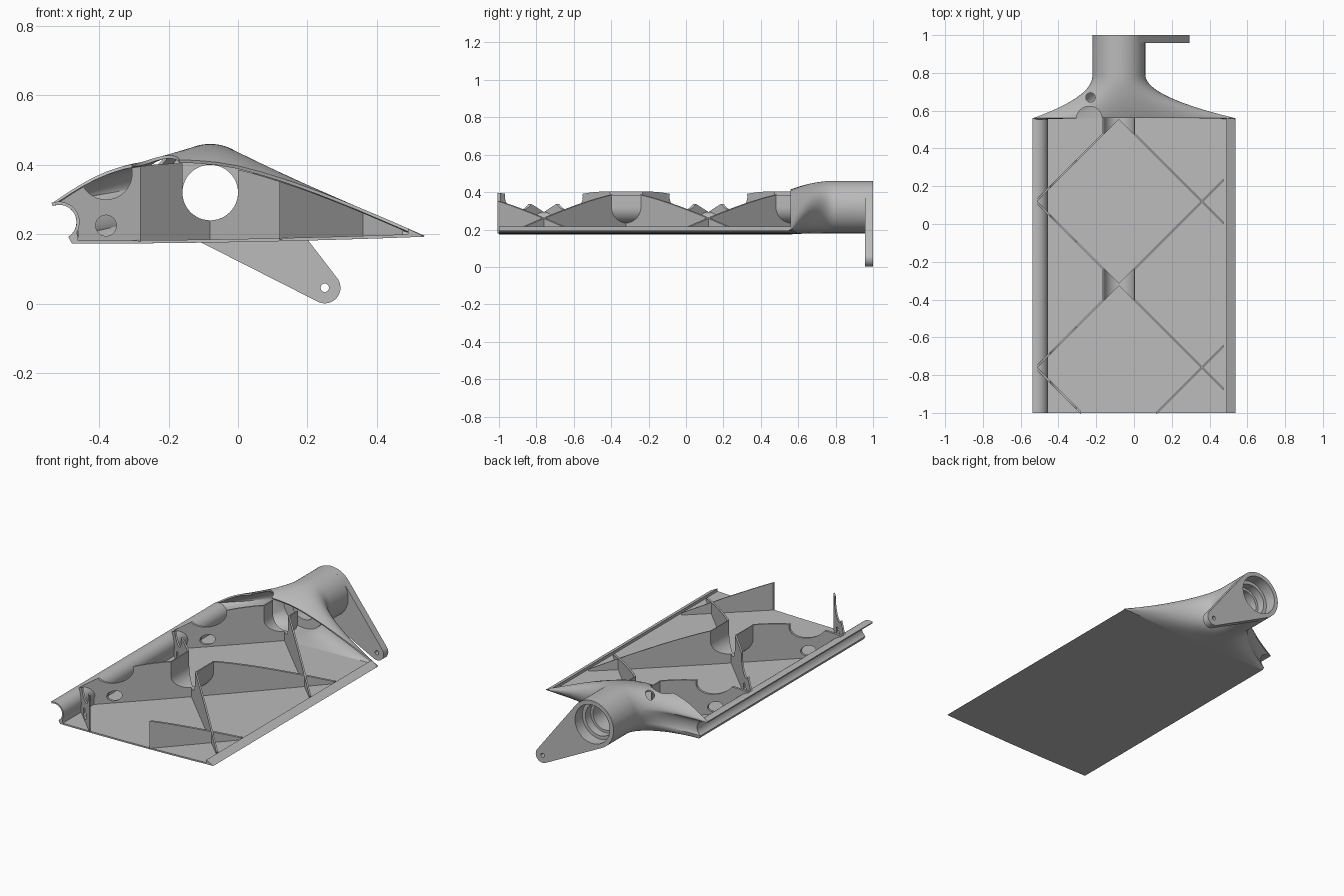
import bpy, bmesh, math

if "Cube" in bpy.data.objects:
    bpy.data.objects.remove(bpy.data.objects["Cube"], do_unlink=True)

grey = bpy.data.materials.new("plain_grey")
grey.use_nodes = True
COLOUR = (0.5, 0.5, 0.5, 1)
grey.diffuse_color = COLOUR
grey.node_tree.nodes["Principled BSDF"].inputs["Base Color"].default_value = COLOUR

FRONT, JOINT, BACK = -1.0, 0.56, 1.0      # stations along y
AX, AZ, TUBE_R, BORE_R = -0.08, 0.32, 0.14, 0.08   # spar axis and radii
SLOT_X, SLOT_Z, SLOT_R = -0.515, 0.235, 0.05       # leading edge groove
UPPER = [(-.535, .29), (-.45, .345), (-.38, .38), (-.3, .403), (-.2, .414), (-.1, .411),
         (0, .397), (.15, .353), (.3, .297), (.42, .247), (.537, .196)]


def top(x):
    """Smooth upper wing curve."""
    P = UPPER
    i = max(k for k in range(len(P) - 1) if k == 0 or P[k][0] <= x)
    def slope(k):
        a, b = P[max(k - 1, 0)], P[min(k + 1, len(P) - 1)]
        return (b[1] - a[1]) / (b[0] - a[0])
    w = P[i + 1][0] - P[i][0]
    t = (x - P[i][0]) / w
    return ((2*t**3 - 3*t*t + 1) * P[i][1] + (t**3 - 2*t*t + t) * w * slope(i)
            + (3*t*t - 2*t**3) * P[i + 1][1] + (t**3 - t*t) * w * slope(i + 1))


def bottom(x):
    return 0.173 + 0.02 * (max(0, x + 0.48) / 1.02) ** 2


def arc(cx, cz, r, a0, a1, n):
    angles = [math.radians(a0 + (a1 - a0) * i / n) for i in range(n + 1)]
    return [(cx + r * math.cos(a), cz + r * math.sin(a)) for a in angles]


def finish(name, bm, smooth=True):
    bmesh.ops.recalc_face_normals(bm, faces=bm.faces)
    me = bpy.data.meshes.new(name)
    bm.to_mesh(me)
    bm.free()
    me.materials.append(grey)
    ob = bpy.data.objects.new(name, me)
    bpy.context.collection.objects.link(ob)
    if smooth:
        shade(ob)
    return ob


def activate(ob):
    bpy.ops.object.select_all(action='DESELECT')
    ob.select_set(True)
    bpy.context.view_layer.objects.active = ob


def shade(ob):
    activate(ob)
    bpy.ops.object.shade_smooth_by_angle(angle=math.radians(30))


def skin(bm, rings, caps=False, loop=False):
    """Bridge equal closed rings of points."""
    vs = [[bm.verts.new(p) for p in r] for r in rings]
    n = len(vs[0])
    for a, b in zip(vs, vs[1:] + ([vs[0]] if loop else [])):
        for i in range(n):
            j = (i + 1) % n
            bm.faces.new((a[i], a[j], b[j], b[i]))
    if caps:
        bm.faces.new(vs[0])
        bm.faces.new(vs[-1])


def prism(name, outline, y0, y1, smooth=True):
    bm = bmesh.new()
    skin(bm, [[(x, y, z) for x, z in outline] for y in (y0, y1)], caps=True)
    return finish(name, bm, smooth)


def cut(ob, cutters):
    for c in cutters:
        c.hide_render = True
        m = ob.modifiers.new("cut", 'BOOLEAN')
        m.operation, m.solver, m.object = 'DIFFERENCE', 'EXACT', c
        activate(ob)
        bpy.ops.object.modifier_apply(modifier=m.name)
    shade(ob)


def drop(cutters):
    for c in cutters:
        bpy.data.objects.remove(c, do_unlink=True)


def spread(a, b, n):
    return [a + (b - a) * i / n for i in range(n + 1)]


# Lower skin with grooved leading edge and wedge trailing edge
groove = arc(SLOT_X, SLOT_Z, SLOT_R, 112, -58, 20)
liner = arc(SLOT_X, SLOT_Z, SLOT_R + 0.009, -62, 100, 20)
under = [(x, bottom(x)) for x in spread(-0.478, 0.537, 12)]
floor = [(x, bottom(x) + 0.009) for x in spread(0.49, -0.46, 12)]
outline = groove + under + [(0.49, top(0.49))] + floor + liner[4:] + [(-0.537, 0.291)]
prism("lower_skin", outline, FRONT, JOINT)

# Diagonal lattice ribs, notched for the spar, the hose and the wire
u_notch = arc(AX, AZ, BORE_R, 180, 360, 24) + [(AX + BORE_R, 0.6), (AX - BORE_R, 0.6)]
rib_cutters = [prism("spar_cutter", u_notch, -2, 2),
               prism("hose_cutter", arc(-0.38, 0.375, 0.075, 0, 350, 35), -2, 2),
               prism("wire_cutter", arc(-0.38, 0.225, 0.03, 0, 345, 23), -2, 2)]


def rib(name, yc, s, xa, xb):
    xs = spread(xa, xb, 40)
    if xa < -0.5:
        xs = sorted(xs + [-0.4601, -0.46])
    def low(x):
        if x < -0.46:
            return SLOT_Z + math.sqrt(max(0, 0.055 ** 2 - (x - SLOT_X) ** 2))
        return bottom(x) + 0.005
    pts = [(x, top(x) - 0.011) for x in xs] + [(x, low(x)) for x in reversed(xs)]
    bm = bmesh.new()
    skin(bm, [[(x, yc + s * (x - AX) + d, z) for x, z in pts] for d in (-0.007, 0.007)], caps=True)
    cut(finish(name, bm), rib_cutters)


for i, args in enumerate([(JOINT, 1, -.525, AX), (JOINT, -1, AX, .475),
                          (-.32, 1, -.525, .475), (-.32, -1, -.525, .475),
                          (-1.2, 1, .12, .475), (-1.2, -1, -.525, -.28)]):
    rib("diagonal_rib_%d" % (i + 1), *args)
drop(rib_cutters)

# Spar cradles filling the side angles of each rib crossing
for name, yc in (("middle_cradle", -0.32), ("end_cradle", JOINT)):
    bm = bmesh.new()
    rings = []
    for r, back in ((BORE_R, 0), (BORE_R, 1), (BORE_R + 0.006, 1), (BORE_R + 0.006, 0)):
        u = arc(AX, AZ, r, 180, 360, 24)
        u = [(u[0][0], top(AX - r) - 0.012)] + u + [(u[-1][0], top(AX + r) - 0.012)]
        rings.append([(x, min(JOINT, yc + (abs(x - AX) if back else -abs(x - AX))), z) for x, z in u])
    vs = [[bm.verts.new(p) for p in r] for r in rings]
    for a, b in zip(vs, vs[1:] + vs[:1]):
        for k in range(len(a) - 1):
            bm.faces.new((a[k], a[k + 1], b[k + 1], b[k]))
    for k in (0, -1):
        bm.faces.new([v[k] for v in vs])
    finish(name, bm)

# Hollow fairing blending the wing section into the round tube
ease = [(1 - math.cos(math.pi * t)) / 2 for t in spread(0, 1, 28)]
wing = [(x, top(x)) for x in (-0.535 + 1.072 * e for e in ease)]
wing += [(x, bottom(x)) for x in (0.537 - 1.015 * e for e in ease)][1:]
wing += arc(SLOT_X, SLOT_Z, SLOT_R, -58, 112, 12)
disc = arc(AX, AZ, TUBE_R, 165, 0, 28) + arc(AX, AZ, TUBE_R, 0, -150, 28)[1:]
disc += arc(AX, AZ, TUBE_R, 207, 168, 12)
rings = []
for s in spread(0, 1, 20):
    b = (1 - s) ** 2
    rings.append([(w[0] * b + d[0] * (1 - b), JOINT + 0.23 * s, w[1] * b + d[1] * (1 - b))
                  for w, d in zip(wing, disc)])
rings.append([(x, BACK, z) for x, z in disc])
bm = bmesh.new()
skin(bm, rings)
fairing = finish("root_fairing", bm)
solid = fairing.modifiers.new("wall", 'SOLIDIFY')
solid.thickness, solid.offset = 0.009, -1
activate(fairing)
bpy.ops.object.modifier_apply(modifier=solid.name)


def upright(name, x, y, r):
    bm = bmesh.new()
    skin(bm, [[(px, py, z) for px, py in arc(x, y, r, 0, 350, 35)] for z in (0.3, 0.6)], caps=True)
    return finish(name, bm)


holes = [upright("screw_cutter", -0.23, 0.67, 0.025), upright("scoop_cutter", -0.237, 0.555, 0.068)]
cut(fairing, holes)
drop(holes)

# Stepped bearing sleeve inside the tube
bm = bmesh.new()
steps = [(0.08, 0.74), (0.08, 0.88), (0.095, 0.88), (0.095, 0.93),
         (0.115, 0.93), (0.115, 0.999), (0.136, 0.999), (0.136, 0.74)]
skin(bm, [[(x, y, z) for x, z in arc(AX, AZ, r, 0, 354, 59)] for r, y in steps], loop=True)
finish("bearing_sleeve", bm)

# Control horn: tapered arm tangent to the tube, with a pin hole
hx, hz, hr = 0.25, 0.046, 0.045
tilt = math.degrees(math.atan2(hz - AZ, hx - AX))
lean = math.degrees(math.acos((TUBE_R - hr) / math.hypot(hx - AX, hz - AZ)))
arm = arc(AX, AZ, TUBE_R, tilt + lean, tilt + 360 - lean, 40)
arm += arc(hx, hz, hr, tilt - lean, tilt + lean, 20)
horn = prism("control_horn", arm, 0.957, BACK)
holes = [prism("bore_cutter", arc(AX, AZ, 0.115, 0, 354, 59), 0.9, 1.1),
         prism("pin_cutter", arc(hx, hz, 0.012, 0, 345, 23), 0.9, 1.1)]
cut(horn, holes)
drop(holes)
